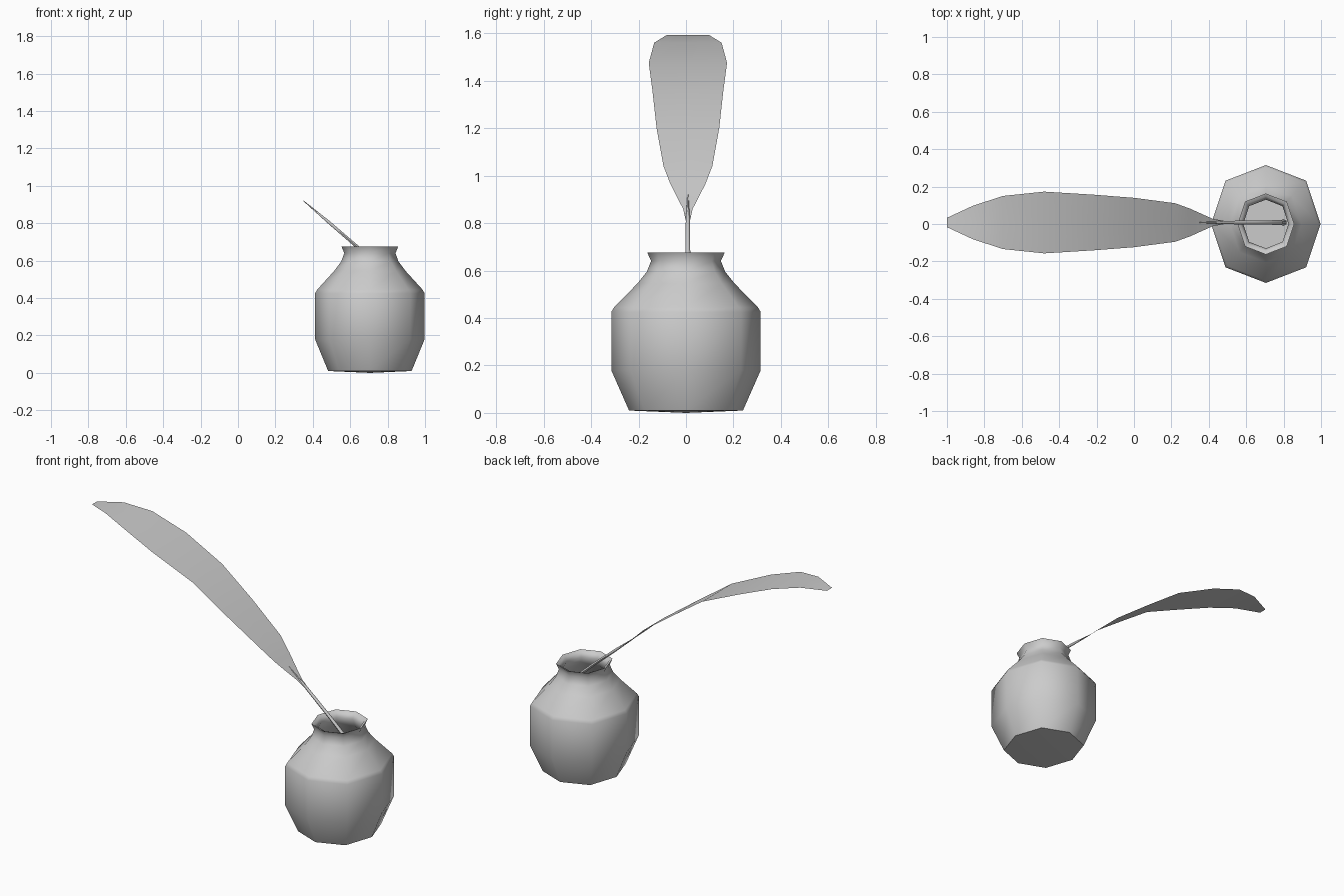
import bpy, bmesh, math
from mathutils import Vector

if "Cube" in bpy.data.objects:
    bpy.data.objects.remove(bpy.data.objects["Cube"])


def make_object(name, bm, angle=60):
    me = bpy.data.meshes.new(name)
    bm.to_mesh(me)
    bm.free()
    ob = bpy.data.objects.new(name, me)
    bpy.context.collection.objects.link(ob)
    bpy.ops.object.select_all(action='DESELECT')
    ob.select_set(True)
    bpy.context.view_layer.objects.active = ob
    bpy.ops.object.shade_smooth_by_angle(angle=math.radians(angle))
    return ob


def bridge(bm, a, b):
    n = len(a)
    for i in range(n):
        bm.faces.new((a[i], a[(i + 1) % n], b[(i + 1) % n], b[i]))


# Vase: eight-sided lathe, outer wall, rim, then inner wall and floor
CX, SIDES, SQUASH = 0.705, 8, 0.93
outer = [(0.24, 0.01), (0.315, 0.18), (0.315, 0.425), (0.303, 0.445),
         (0.205, 0.545), (0.165, 0.595), (0.147, 0.64), (0.163, 0.675)]
inner = [(0.145, 0.668), (0.13, 0.64), (0.147, 0.59), (0.285, 0.435),
         (0.297, 0.41), (0.297, 0.19), (0.225, 0.03)]
bm = bmesh.new()
rings = []
for r, z in outer + inner:
    ring = []
    for i in range(SIDES):
        t = math.tau * i / SIDES
        k = 1.04 if i % 2 else 1.0
        ring.append(bm.verts.new((CX + SQUASH * r * k * math.cos(t),
                                  r * k * math.sin(t), z)))
    rings.append(ring)
for a, b in zip(rings, rings[1:]):
    bridge(bm, a, b)
for ring, z in ((rings[0], 0.0), (rings[-1], 0.03)):
    c = bm.verts.new((CX, 0, z))
    for i in range(SIDES):
        bm.faces.new((c, ring[i], ring[(i + 1) % SIDES]))
bmesh.ops.recalc_face_normals(bm, faces=bm.faces)
make_object("vase", bm)

# Leaf blade: thin arching strip (x, z, half width)
YC = 0.008
blade = [(0.48, 0.81, 0.009), (0.42, 0.86, 0.02), (0.38, 0.894, 0.038),
         (0.30, 0.965, 0.074), (0.22, 1.04, 0.103), (0.0, 1.2, 0.132),
         (-0.22, 1.355, 0.149), (-0.48, 1.475, 0.165), (-0.70, 1.56, 0.142),
         (-0.86, 1.592, 0.09), (-1.0, 1.585, 0.025)]
bm = bmesh.new()
rows = [[bm.verts.new((x, YC + s * w, z)) for s in (-1, 0, 1)]
        for x, z, w in blade]
for a, b in zip(rows, rows[1:]):
    for j in range(2):
        bm.faces.new((a[j], a[j + 1], b[j + 1], b[j]))
bmesh.ops.recalc_face_normals(bm, faces=bm.faces)
if sum(f.normal.z for f in bm.faces) < 0:
    bmesh.ops.reverse_faces(bm, faces=bm.faces)
make_object("leaf_blade", bm)

# Stem: six-sided tube, bending down inside the vase (x, z, radius)
path = [(0.80, 0.28, 0.018), (0.785, 0.54, 0.013), (0.64, 0.672, 0.010),
        (0.48, 0.81, 0.009), (0.35, 0.92, 0.002)]
pts = [Vector((x, YC, z)) for x, z, r in path]
bm = bmesh.new()
rings = []
for i, p in enumerate(pts):
    d = (pts[min(i + 1, len(pts) - 1)] - pts[max(i - 1, 0)]).normalized()
    u = Vector((0, 1, 0))
    v = d.cross(u)
    r = path[i][2]
    rings.append([bm.verts.new(p + r * (u * math.cos(k * math.pi / 3)
                                        + v * math.sin(k * math.pi / 3)))
                  for k in range(6)])
for a, b in zip(rings, rings[1:]):
    bridge(bm, a, b)
bm.faces.new(rings[0])
bm.faces.new(rings[-1])
bmesh.ops.recalc_face_normals(bm, faces=bm.faces)
make_object("leaf_stem", bm)
